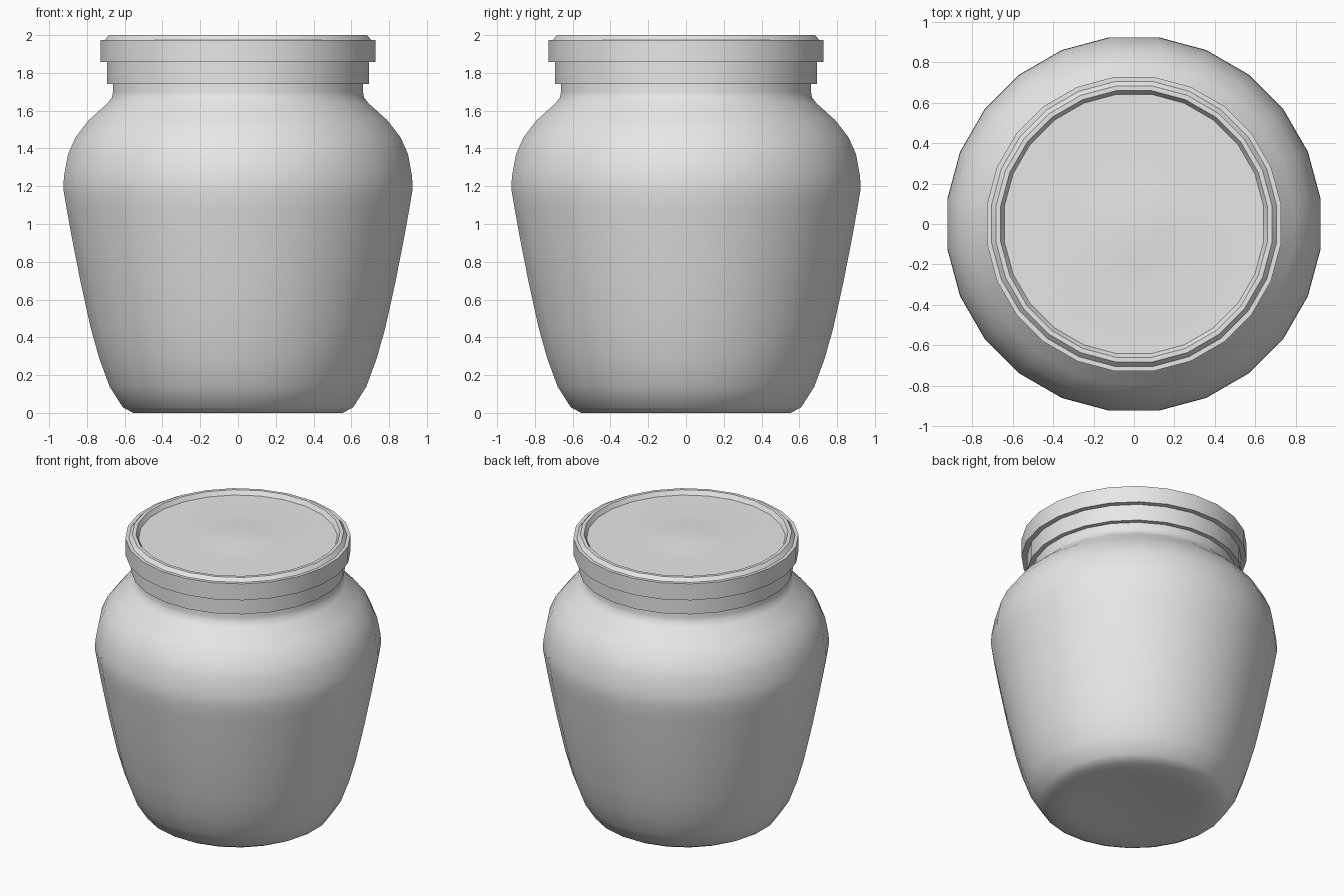
import bpy, bmesh, math

cube = bpy.data.objects.get("Cube")
if cube:
    bpy.data.objects.remove(cube, do_unlink=True)

SIDES = 24
STEP = 2 * math.pi / SIDES

grey = bpy.data.materials.new("light_grey")
grey.use_nodes = True
colour = (0.8, 0.8, 0.8, 1)
grey.diffuse_color = colour
grey.node_tree.nodes["Principled BSDF"].inputs["Base Color"].default_value = colour


def lathe(name, profile):
    """Turn (half width, height) points around z, with flat sides facing the axes."""
    bm = bmesh.new()
    rings = []
    for half_width, z in profile:
        r = half_width / math.cos(STEP / 2)
        if r == 0:
            rings.append([bm.verts.new((0, 0, z))] * SIDES)
        else:
            rings.append([bm.verts.new((r * math.cos((i + 0.5) * STEP),
                                        r * math.sin((i + 0.5) * STEP), z))
                          for i in range(SIDES)])
    for low, high in zip(rings, rings[1:]):
        for i in range(SIDES):
            j = (i + 1) % SIDES
            corners = dict.fromkeys((low[i], low[j], high[j], high[i]))
            bm.faces.new(list(corners))
    bmesh.ops.recalc_face_normals(bm, faces=bm.faces[:])
    mesh = bpy.data.meshes.new(name)
    bm.to_mesh(mesh)
    bm.free()
    mesh.materials.append(grey)
    obj = bpy.data.objects.new(name, mesh)
    bpy.context.collection.objects.link(obj)
    bpy.ops.object.select_all(action='DESELECT')
    obj.select_set(True)
    bpy.context.view_layer.objects.active = obj
    bpy.ops.object.shade_smooth_by_angle(angle=math.radians(30))
    return obj


# Jar: slightly domed base, chamfered foot, bulging body and short neck
lathe("jar_body", [
    (0, 0.02), (0.15, 0.018), (0.3, 0.008), (0.42, 0),
    (0.555, 0), (0.61, 0.03), (0.68, 0.14), (0.735, 0.29), (0.78, 0.45),
    (0.835, 0.70), (0.88, 0.93), (0.907, 1.08), (0.924, 1.18), (0.922, 1.25),
    (0.90, 1.37), (0.86, 1.46), (0.79, 1.55), (0.69, 1.64), (0.667, 1.67),
    (0.662, 1.70), (0.662, 1.80), (0, 1.80),
])

# Lid: lower band, wider upper band, raised rim and recessed top with a soft button
lathe("lid", [
    (0, 1.74), (0.693, 1.74), (0.693, 1.857), (0.728, 1.857), (0.728, 1.975),
    (0.705, 1.975), (0.683, 2.0), (0.66, 2.0), (0.642, 1.97),
    (0.32, 1.97), (0.22, 1.975), (0.12, 1.983), (0, 1.986),
])
